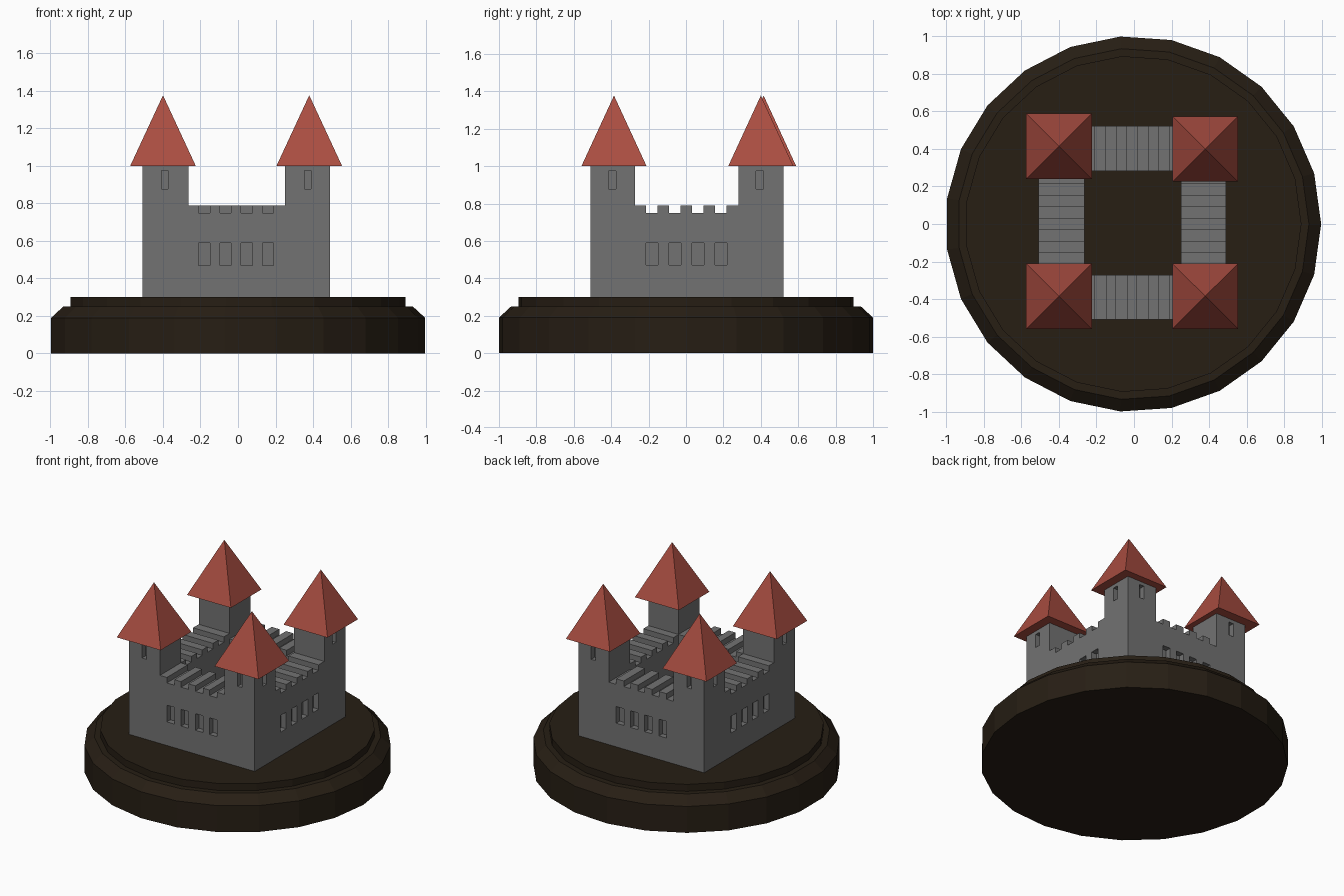
import bpy, bmesh, math
from mathutils import Matrix

if "Cube" in bpy.data.objects:
    bpy.data.objects.remove(bpy.data.objects["Cube"])


def material(name, rgb):
    m = bpy.data.materials.new(name)
    m.diffuse_color = (*rgb, 1)
    m.use_nodes = True
    m.node_tree.nodes["Principled BSDF"].inputs["Base Color"].default_value = m.diffuse_color
    return m


STONE = material("stone", (0.17, 0.17, 0.17))
TILE = material("roof_tile", (0.40, 0.075, 0.053))
WOOD = material("dark_wood", (0.02, 0.013, 0.007))


def add_object(name, bm, mat):
    bmesh.ops.recalc_face_normals(bm, faces=bm.faces)
    me = bpy.data.meshes.new(name)
    bm.to_mesh(me)
    bm.free()
    ob = bpy.data.objects.new(name, me)
    bpy.context.collection.objects.link(ob)
    me.materials.append(mat)
    return ob


def boxes(name, bounds, mat):
    """One object made of boxes, each ((x0, x1), (y0, y1), (z0, z1))."""
    bm = bmesh.new()
    for b in bounds:
        centre = [(lo + hi) / 2 for lo, hi in b]
        size = [hi - lo for lo, hi in b]
        mtx = Matrix.Translation(centre) @ Matrix.Diagonal((*size, 1))
        bmesh.ops.create_cube(bm, size=1, matrix=mtx)
    return add_object(name, bm, mat)


def carve(ob, bounds):
    """Cut boxes out of an object, then drop the cutter."""
    cutter = boxes("cutter", bounds, STONE)
    cutter.hide_render = True
    mod = ob.modifiers.new("carve", 'BOOLEAN')
    mod.operation, mod.solver, mod.object = 'DIFFERENCE', 'EXACT', cutter
    dg = bpy.context.evaluated_depsgraph_get()
    me = bpy.data.meshes.new_from_object(ob.evaluated_get(dg))
    ob.modifiers.clear()
    ob.data = me
    bpy.data.objects.remove(cutter)


# Stepped round plinth with 23 sides
SIDES = 23
bm = bmesh.new()
rings = []
for r, z in [(1.002, 0), (1.002, 0.19), (0.937, 0.25), (0.897, 0.25), (0.897, 0.30)]:
    rings.append([bm.verts.new((r * math.cos(math.tau * i / SIDES) - 0.004,
                                r * math.sin(math.tau * i / SIDES), z))
                  for i in range(SIDES)])
for a, b in zip(rings, rings[1:]):
    for i in range(SIDES):
        j = (i + 1) % SIDES
        bm.faces.new((a[i], a[j], b[j], b[i]))
bm.faces.new(rings[0])
bm.faces.new(rings[-1])
add_object("plinth", bm, WOOD)

# Castle footprint: outer and inner limits of the walls
XO, XI = (-0.51, 0.49), (-0.265, 0.25)
YO, YI = (-0.51, 0.522), (-0.272, 0.282)
Z0, WALL, TOWER = 0.295, 0.79, 1.0
DEPTH = 0.04


def recess(outer, sign):
    """Range of a shallow window cut going inward from an outer face."""
    return tuple(sorted((outer + sign * 0.05, outer - sign * DEPTH)))


# Corner towers with an outer window on two sides, and pyramid roofs
ROOF = {(0, 0): (-0.40, -0.385), (1, 0): (0.38, -0.385),
        (0, 1): (-0.40, 0.415), (1, 1): (0.38, 0.40)}
for (i, j), (rx, ry) in ROOF.items():
    label = ("front", "back")[j] + "_" + ("left", "right")[i]
    xs, ys = sorted((XO[i], XI[i])), sorted((YO[j], YI[j]))
    tower = boxes(label + "_tower", [(xs, ys, (Z0, TOWER))], STONE)
    cx, cy = (-0.39, 0.372)[i], (-0.395, 0.395)[j]
    zr = (0.877, 0.975)
    carve(tower, [((cx - 0.018, cx + 0.018), recess(YO[j], 2 * j - 1), zr),
                  (recess(XO[i], 2 * i - 1), (cy - 0.02, cy + 0.02), zr)])
    bm = bmesh.new()
    base = [bm.verts.new((rx + sx * 0.175, ry + sy * 0.174, TOWER))
            for sx, sy in ((-1, -1), (1, -1), (1, 1), (-1, 1))]
    tip = bm.verts.new((rx, ry, 1.377))
    bm.faces.new(base)
    for k in range(4):
        bm.faces.new((base[k], base[(k + 1) % 4], tip))
    add_object(label + "_roof", bm, TILE)

# Curtain walls with battlements and four windows each
CREN, WIN = (0.75, 0.85), (0.47, 0.59)
for k in (0, 1):
    sign = 2 * k - 1
    # front and back walls; the back notches fall between the front ones
    spots = [-0.18 + 0.1135 * n for n in range(4)]
    ys = sorted((YO[k], YI[k]))
    wall = boxes(("front", "back")[k] + "_wall", [(XI, ys, (Z0, WALL))], STONE)
    through = (ys[0] - 0.1, ys[1] + 0.1)
    if k == 0:
        notches = [(s - 0.03, s + 0.03) for s in spots]
    else:
        edges = [-0.4] + [e for s in spots for e in (s - 0.03, s + 0.03)] + [0.4]
        notches = list(zip(edges[::2], edges[1::2]))
    carve(wall, [(n, through, CREN) for n in notches]
          + [((s - 0.03, s + 0.03), recess(YO[k], sign), WIN) for s in spots])
    # left and right walls
    spots = [-0.183 + 0.123 * n for n in range(4)]
    xs = sorted((XO[k], XI[k]))
    wall = boxes(("left", "right")[k] + "_wall", [(xs, YI, (Z0, WALL))], STONE)
    through = (xs[0] - 0.1, xs[1] + 0.1)
    carve(wall, [(through, (s - 0.031, s + 0.031), CREN) for s in spots]
          + [(recess(XO[k], sign), (s - 0.032, s + 0.032), WIN) for s in spots])
